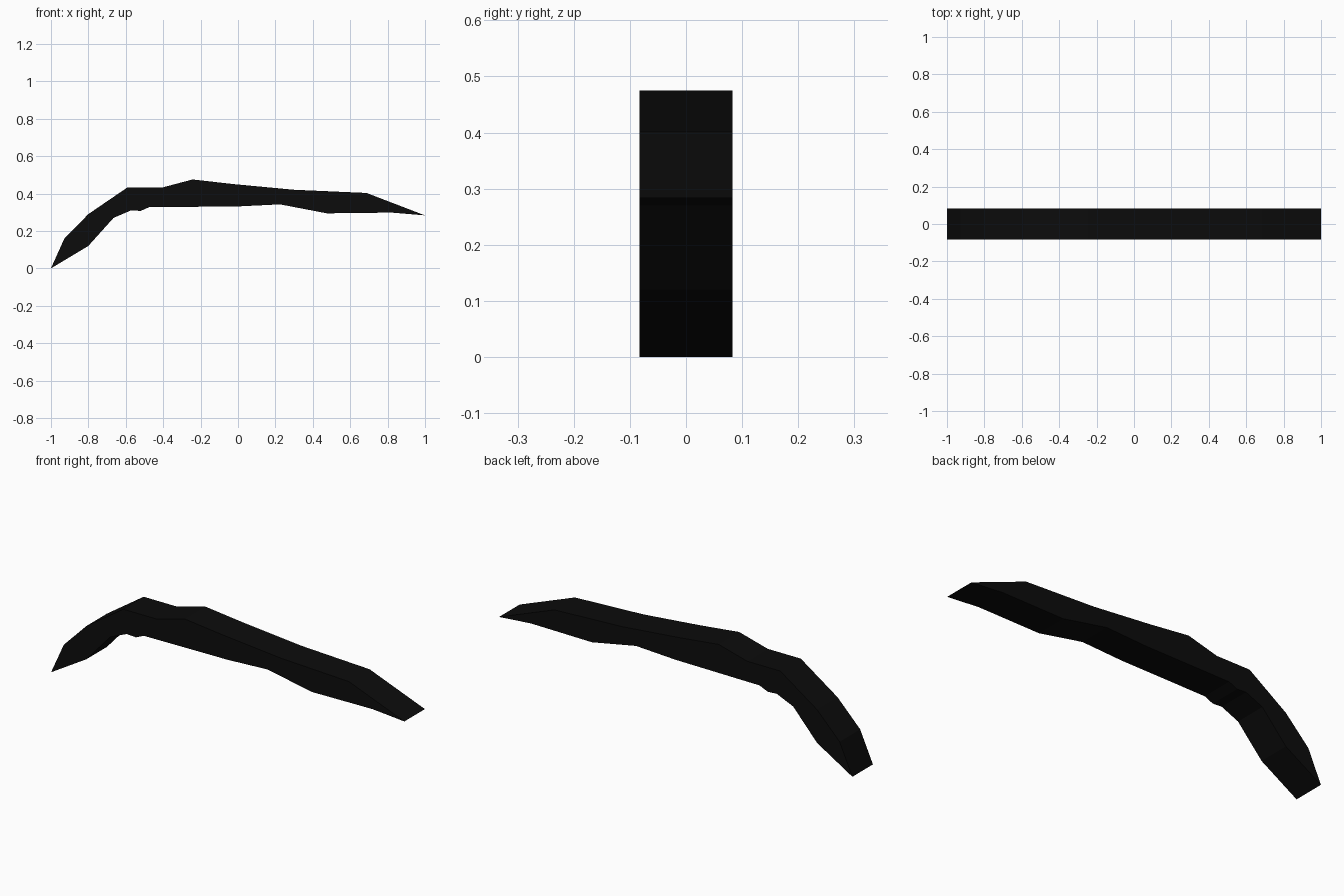
import bpy, bmesh

if "Cube" in bpy.data.objects:
    bpy.data.objects.remove(bpy.data.objects["Cube"])

HALF_WIDTH = 0.083

# Side profile of the curved bar: upper edge left to right, then lower edge back
upper = [(-1, 0), (-0.928, 0.16), (-0.80, 0.29), (-0.592, 0.432), (-0.405, 0.432),
         (-0.243, 0.475), (-0.02, 0.45), (0.30, 0.42), (0.687, 0.403), (1, 0.283)]
lower = [(0.82, 0.298), (0.475, 0.294), (0.225, 0.342), (0, 0.331), (-0.475, 0.327),
         (-0.52, 0.307), (-0.572, 0.31), (-0.665, 0.27), (-0.80, 0.12)]

black = bpy.data.materials.new("black")
black.diffuse_color = (0.0035, 0.0035, 0.0035, 1)
black.use_nodes = True
black.node_tree.nodes["Principled BSDF"].inputs["Base Color"].default_value = black.diffuse_color

# Extrude the profile across the width
bm = bmesh.new()
side = bm.faces.new([bm.verts.new((x, -HALF_WIDTH, z)) for x, z in upper + lower])
ext = bmesh.ops.extrude_face_region(bm, geom=[side], use_keep_orig=True)
moved = [g for g in ext["geom"] if isinstance(g, bmesh.types.BMVert)]
bmesh.ops.translate(bm, verts=moved, vec=(0, 2 * HALF_WIDTH, 0))
bmesh.ops.recalc_face_normals(bm, faces=bm.faces)

mesh = bpy.data.meshes.new("curved_bar")
bm.to_mesh(mesh)
bm.free()
mesh.materials.append(black)
bar = bpy.data.objects.new("curved_bar", mesh)
bpy.context.collection.objects.link(bar)
